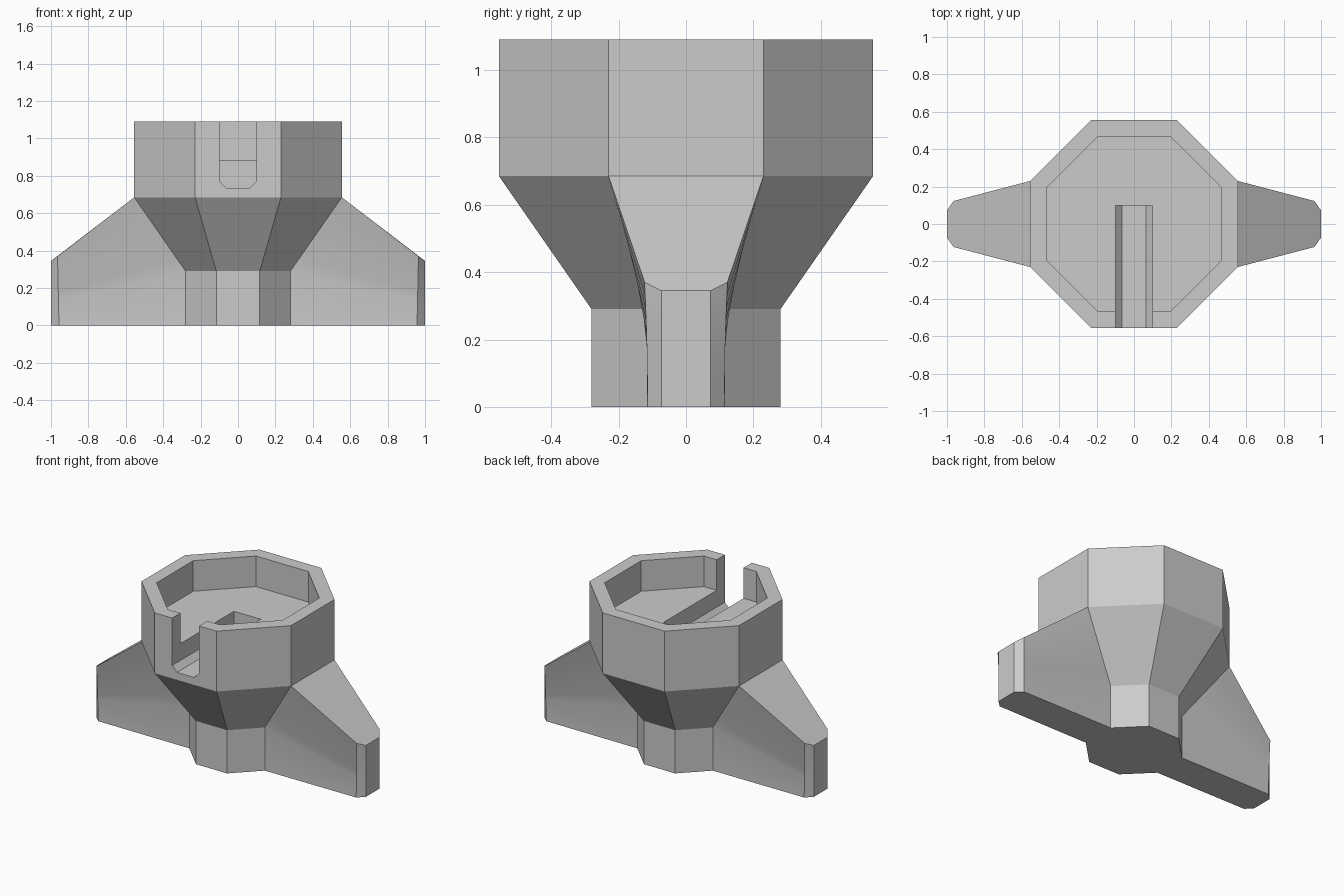
import bpy, bmesh
from math import pi, cos, sin, radians
from mathutils import Vector

cube = bpy.data.objects.get("Cube")
if cube:
    bpy.data.objects.remove(cube, do_unlink=True)

grey = bpy.data.materials.new("plain grey")
grey.use_nodes = True
COLOUR = (0.6, 0.6, 0.6, 1)
grey.diffuse_color = COLOUR
grey.node_tree.nodes["Principled BSDF"].inputs["Base Color"].default_value = COLOUR


def make_object(name, bm):
    bmesh.ops.recalc_face_normals(bm, faces=bm.faces)
    mesh = bpy.data.meshes.new(name)
    bm.to_mesh(mesh)
    bm.free()
    mesh.materials.append(grey)
    obj = bpy.data.objects.new(name, mesh)
    bpy.context.collection.objects.link(obj)
    return obj


def activate(obj):
    bpy.ops.object.select_all(action='DESELECT')
    obj.select_set(True)
    bpy.context.view_layer.objects.active = obj


def loft(bm, rings):
    """Skin closed rings of points and cap both ends."""
    rows = [[bm.verts.new(p) for p in ring] for ring in rings]
    for a, b in zip(rows, rows[1:]):
        for i in range(len(a)):
            j = (i + 1) % len(a)
            bm.faces.new((a[i], a[j], b[j], b[i]))
    bm.faces.new(rows[0])
    bm.faces.new(rows[-1])


def octagon(apothem, z):
    r = apothem / cos(pi / 8)
    return [(r * cos(pi / 8 + i * pi / 4), r * sin(pi / 8 + i * pi / 4), z)
            for i in range(8)]


# Octagonal body: stem, flare, cup wall and recessed floor
bm = bmesh.new()
loft(bm, [octagon(0.28, 0), octagon(0.28, 0.29), octagon(0.555, 0.685),
          octagon(0.555, 1.09), octagon(0.468, 1.09), octagon(0.468, 0.885)])
body = make_object("octagonal_cup_body", bm)

# Channel with chamfered bottom, cut through the front wall and floor
half = [(0.1, 1.3), (0.1, 0.772), (0.064, 0.735)]
outline = half + [(-x, z) for x, z in reversed(half)]
bm = bmesh.new()
loft(bm, [[(x, y, z) for x, z in outline] for y in (-0.8, 0.1)])
cutter = make_object("channel_cutter", bm)
cutter.hide_render = True
cut = body.modifiers.new("channel", 'BOOLEAN')
cut.operation = 'DIFFERENCE'
cut.solver = 'EXACT'
cut.object = cutter
activate(body)
bpy.ops.object.modifier_apply(modifier=cut.name)
bpy.data.objects.remove(cutter, do_unlink=True)

# Side fins: ruled walls that follow the flare, with chamfered tips
ROOT_LOW, ROOT_MID = Vector((0.28, 0.116, 0)), Vector((0.28, 0.116, 0.29))
ROOT_TOP = Vector((0.555, 0.23, 0.685))
KNEE = 0.38
STEPS = [0, KNEE] + [KNEE + (1 - KNEE) * i / 6 for i in range(1, 7)]


def fin(name, side):
    bm = bmesh.new()

    def vert(p, s):
        return bm.verts.new((side * p[0], s * p[1], p[2]))

    walls = []
    for s in (1, -1):
        root, edge, tip = [], [], []
        for t in STEPS:
            if t <= KNEE:
                p = ROOT_LOW.lerp(ROOT_MID, t / KNEE)
            else:
                p = ROOT_MID.lerp(ROOT_TOP, (t - KNEE) / (1 - KNEE))
            root.append(vert(p, s))
            edge.append(vert((0.957 + 0.008 * t, 0.114 + 0.009 * t * t, 0.37 * t), s))
            tip.append(vert((1, 0.073, 0.345 * t), s))
        for a, b in ((root, edge), (edge, tip)):
            for i in range(len(STEPS) - 1):
                bm.faces.new((a[i], b[i], b[i + 1], a[i + 1]))
        walls.append((root, edge, tip))
    (r1, e1, t1), (r2, e2, t2) = walls
    for i in range(len(STEPS) - 1):
        bm.faces.new((t1[i], t2[i], t2[i + 1], t1[i + 1]))
    # Sloping top and flat underside
    for k in (0, -1):
        bm.faces.new((r1[k], e1[k], t1[k], t2[k], e2[k], r2[k]))
    obj = make_object(name, bm)
    activate(obj)
    bpy.ops.object.shade_smooth_by_angle(angle=radians(22))


fin("left_fin", 1)
fin("right_fin", -1)
